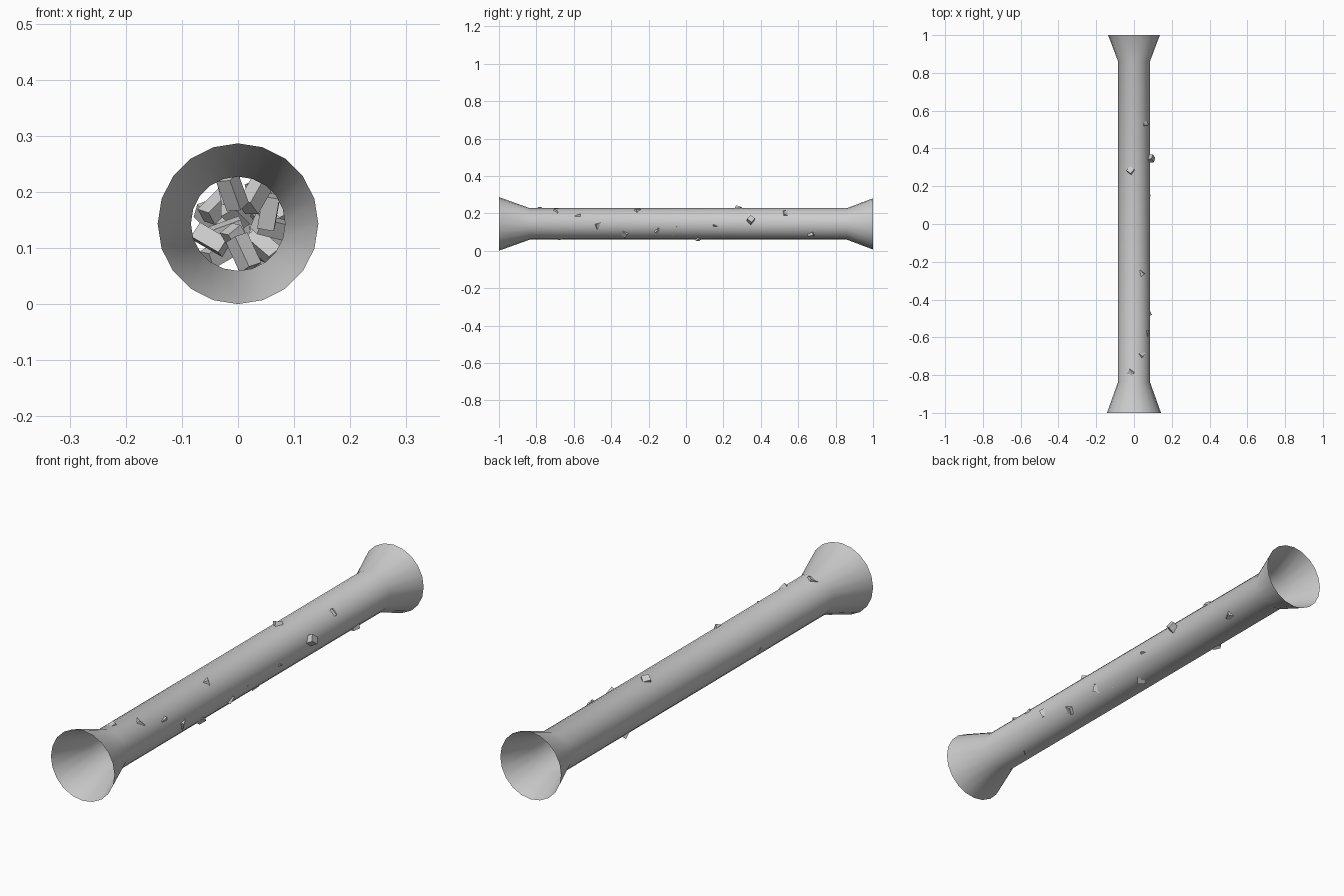
import bpy, bmesh, math, random
from mathutils import Vector, Matrix

if "Cube" in bpy.data.objects:
    bpy.data.objects.remove(bpy.data.objects["Cube"])

random.seed(4)
CZ = 0.1435      # height of the tube axis
SIDES = 20


def link(name, bm):
    me = bpy.data.meshes.new(name)
    bm.to_mesh(me)
    bm.free()
    ob = bpy.data.objects.new(name, me)
    bpy.context.collection.objects.link(ob)
    return ob


# Open tube with flared mouths: (y, radius) profile, single-walled
profile = [(-1.0, 0.1432), (-0.835, 0.084), (0.86, 0.084), (1.0, 0.137)]
bm = bmesh.new()
rings = []
for y, r in profile:
    rings.append([bm.verts.new((r * math.sin(math.tau * i / SIDES), y,
                                CZ + r * math.cos(math.tau * i / SIDES)))
                  for i in range(SIDES)])
for a, b in zip(rings, rings[1:]):
    for i in range(SIDES):
        j = (i + 1) % SIDES
        bm.faces.new((a[i], b[i], b[j], a[j]))
bmesh.ops.recalc_face_normals(bm, faces=bm.faces)
tube = link("flared_tube", bm)
bpy.context.view_layer.objects.active = tube
tube.select_set(True)
bpy.ops.object.shade_smooth_by_angle(angle=math.radians(35))


# Small blocks: centre, long-axis direction, roll around that axis
def block(i, centre, axis, roll):
    bm = bmesh.new()
    bmesh.ops.create_cube(bm, size=1)
    rot = Vector(axis).to_track_quat('Z', 'Y').to_matrix().to_4x4()
    bm.transform(Matrix.Translation(centre) @ rot @ Matrix.Rotation(roll, 4, 'Z')
                 @ Matrix.Diagonal((0.03, 0.03, 0.06, 1)))
    link(f"block_{i:02d}", bm)


# Blocks poking through the wall: x, y, z, axis
poking = [
    (0.030, -0.70, 0.193, (0.4, 0.5, 0.7)),
    (0.058, -0.48, 0.138, (0.8, 0.5, -0.2)),
    (0.045, -0.32, 0.103, (0.7, -0.4, -0.6)),
    (0.052, -0.16, 0.118, (0.7, 0.5, -0.5)),
    (0.014, 0.06, 0.086, (0.3, 0.4, -0.8)),
    (-0.014, 0.275, 0.207, (-0.2, 0.4, 0.9)),
    (0.076, 0.345, 0.158, (0.85, 0.1, 0.45)),
    (0.042, 0.525, 0.183, (0.6, 0.4, 0.6)),
]
# Blocks tumbling inside: x, z and in-plane lean seen from the front
inside = [
    (-0.010, 0.200, 110), (0.040, 0.190, 105), (0.000, 0.155, 135),
    (-0.046, 0.153, 135), (-0.048, 0.115, 150), (0.055, 0.147, 130),
    (0.040, 0.090, 10), (0.000, 0.110, 120), (0.043, 0.124, 0),
    (-0.037, 0.175, 45), (0.055, 0.165, 80), (0.052, 0.110, 60),
    (-0.033, 0.092, 30), (0.010, 0.092, 115), (-0.020, 0.130, 20),
    (0.020, 0.170, 60),
]
for i, (x, y, z, axis) in enumerate(poking):
    block(i, (x, y, z), axis, 0.4 * i)
n = len(inside)
for k, (x, z, lean) in enumerate(inside):
    y = -0.78 + 1.56 * ((k * 5) % n) / (n - 1)
    t = math.radians(lean)
    block(len(poking) + k, (x, y, z),
          (math.cos(t), random.uniform(-0.7, 0.7), math.sin(t)),
          random.uniform(0, 1.5))
